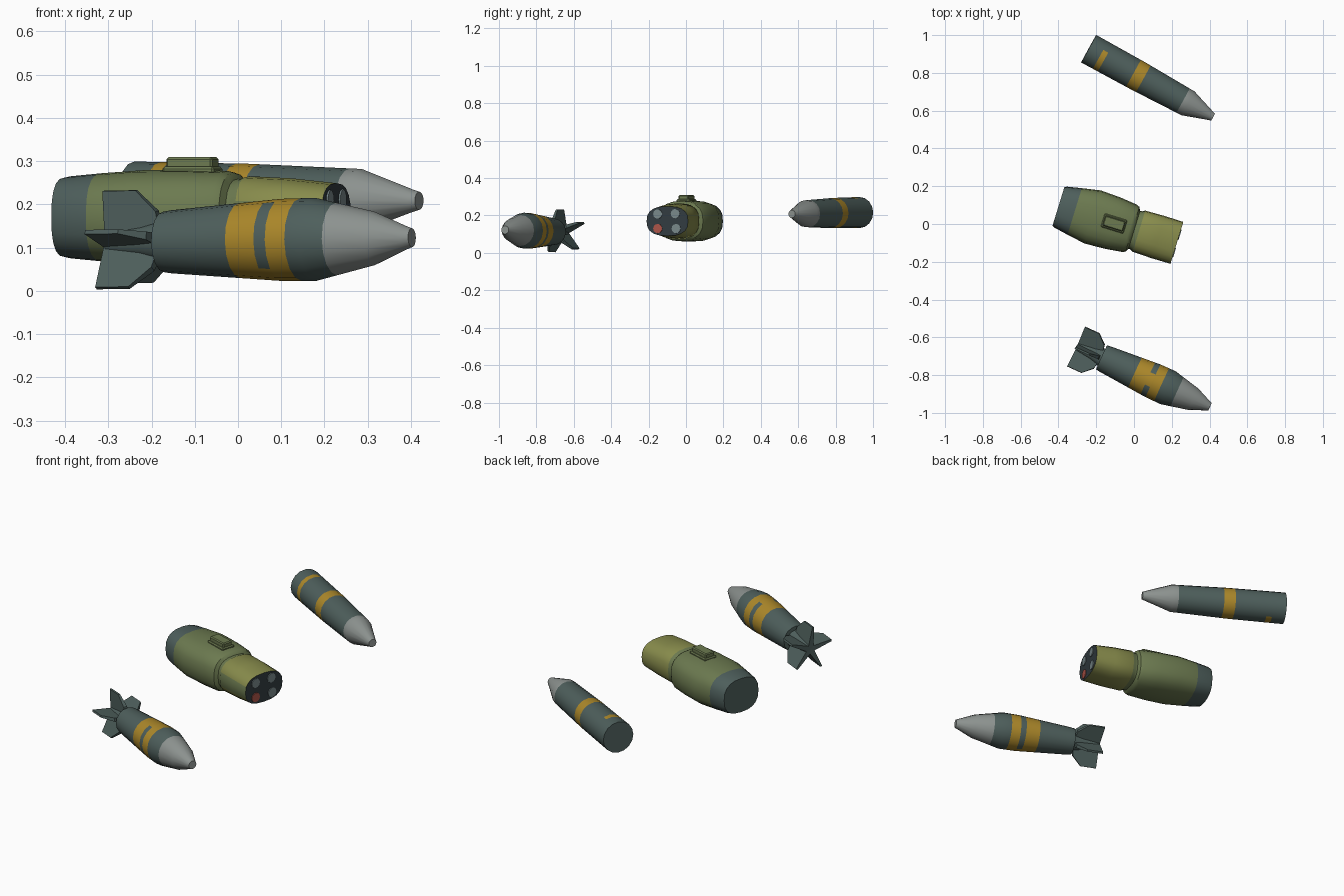
import bpy, bmesh, math
from mathutils import Matrix, Vector

if "Cube" in bpy.data.objects:
    bpy.data.objects.remove(bpy.data.objects["Cube"])


def mat(name, r, g, b):
    lin = lambda c: ((c / 255 + 0.055) / 1.055) ** 2.4
    m = bpy.data.materials.new(name)
    m.diffuse_color = (lin(r), lin(g), lin(b), 1)
    m.use_nodes = True
    m.node_tree.nodes["Principled BSDF"].inputs["Base Color"].default_value = m.diffuse_color
    return m


MATS = [mat("slate_green", 78, 95, 92), mat("mustard_stripe", 172, 136, 42),
        mat("nose_grey", 140, 146, 143), mat("olive", 108, 122, 80),
        mat("light_olive", 136, 140, 76), mat("dark_face", 50, 60, 64),
        mat("lens_grey", 120, 136, 138), mat("lens_red", 172, 84, 72)]
SLATE, YELLOW, GREY, OLIVE, LIGHT, DARK, LENS, RED = range(8)


def place(x, y, z, yaw, pitch=0.0):
    return (Matrix.Translation((x, y, z)) @ Matrix.Rotation(math.radians(yaw), 4, 'Z')
            @ Matrix.Rotation(math.radians(pitch), 4, 'Y'))


def finish(name, bm, matrix, smooth=True):
    bmesh.ops.recalc_face_normals(bm, faces=bm.faces)
    me = bpy.data.meshes.new(name)
    bm.to_mesh(me)
    bm.free()
    for m in MATS:
        me.materials.append(m)
    ob = bpy.data.objects.new(name, me)
    bpy.context.collection.objects.link(ob)
    ob.matrix_world = matrix
    if smooth:
        bpy.ops.object.select_all(action='DESELECT')
        ob.select_set(True)
        bpy.context.view_layer.objects.active = ob
        bpy.ops.object.shade_smooth_by_angle(angle=math.radians(35))
    return ob


def loft(name, profile, matrix, rule, cuts=(), sides=16, power=1.0, caps=None):
    """Rings (s, half width, half height) along local X; rule(s, degrees) gives colour."""
    rows = list(profile)
    for c in cuts:
        for a, b in zip(profile, profile[1:]):
            if a[0] < c < b[0]:
                t = (c - a[0]) / (b[0] - a[0])
                rows.append(tuple(p + (q - p) * t for p, q in zip(a, b)))
    rows.sort()
    bm = bmesh.new()
    rings = []
    for s, w, h in rows:
        ring = []
        for i in range(sides):
            a = 2 * math.pi * i / sides
            c, d = math.cos(a), math.sin(a)
            ring.append(bm.verts.new((s, w * math.copysign(abs(c) ** power, c),
                                      h * math.copysign(abs(d) ** power, d))))
        rings.append(ring)
    for k in range(len(rings) - 1):
        s = (rows[k][0] + rows[k + 1][0]) / 2
        for i in range(sides):
            j = (i + 1) % sides
            f = bm.faces.new((rings[k][i], rings[k][j], rings[k + 1][j], rings[k + 1][i]))
            f.material_index = rule(s, (i + 0.5) * 360 / sides)
    caps = caps or (rule(rows[0][0], 0), rule(rows[-1][0], 0))
    for ring, m in zip((rings[0], rings[-1]), caps):
        bm.faces.new(ring).material_index = m
    return finish(name, bm, matrix)


# --- finned bomb ---
bomb = place(-0.172, -0.706, 0.113, -24.5, -0.9)


def bomb_rule(s, a):
    if s > 0.44:
        return GREY
    if 0.195 < s < 0.27 or 0.30 < s < 0.35:
        return YELLOW
    if 0.27 <= s <= 0.30 and (60 < a < 110 or 225 < a < 275):
        return YELLOW
    return SLATE


loft("bomb_body", [(0, .070, .070), (.02, .073, .073), (.30, .095, .095), (.387, .096, .096),
                   (.536, .062, .062), (.615, .028, .028), (.631, .022, .022)],
     bomb, bomb_rule, cuts=(.195, .27, .3001, .35, .44))
loft("bomb_tail_hub", [(-.138, .028, .028), (-.05, .038, .038), (.01, .052, .052)],
     bomb, lambda s, a: SLATE)

# five wedge fins around the hub
bm = bmesh.new()
outline = [(-.142, .0), (-.146, .121), (-.062, .121), (-.012, .072), (0, .0)]
for k in range(5):
    rot = Matrix.Rotation(math.radians(24 + 72 * k), 4, 'X')
    sheets = []
    for side in (-1, 1):
        sheets.append([bm.verts.new(rot @ Vector((s, r, side * (.016 - .09 * r))))
                       for s, r in outline])
    n = len(outline)
    bm.faces.new(sheets[0])
    bm.faces.new(sheets[1])
    for i in range(n):
        j = (i + 1) % n
        bm.faces.new((sheets[0][i], sheets[0][j], sheets[1][j], sheets[1][i]))
finish("bomb_fins", bm, bomb)

# --- plain shell ---
shell = place(-0.24, 0.928, 0.216, -28.8, 0.6)


def shell_rule(s, a):
    if s > 0.57:
        return GREY
    if 0.27 < s < 0.33 or (0.07 < s < 0.10 and 75 < a < 290):
        return YELLOW
    return SLATE


loft("shell_body", [(0, .083, .083), (.30, .081, .081), (.50, .075, .075), (.60, .072, .072),
                    (.735, .026, .026), (.752, .021, .021)],
     shell, shell_rule, cuts=(.07, .10, .27, .33, .57))

# --- sensor pod ---
pod = place(-0.40, 0.093, 0.17, -17.1)


def pod_rule(s, a):
    if s < 0.09:
        return SLATE
    if s > 0.44 and not 157 < a < 203:
        return LIGHT
    return OLIVE


loft("pod_body", [(0, .108, .092), (.015, .114, .095), (.09, .129, .102), (.19, .147, .109),
                  (.30, .142, .110), (.395, .131, .107), (.41, .124, .102), (.42, .105, .089),
                  (.432, .106, .089), (.446, .114, .095), (.55, .117, .090), (.656, .116, .079)],
     pod, pod_rule, sides=20, power=0.78, caps=(SLATE, DARK))

# lenses on the front face
for k, (y, z, m) in enumerate([(-.053, .038, LENS), (.045, .040, LENS),
                               (.050, -.040, LENS), (-.053, -.040, RED)]):
    bm = bmesh.new()
    bmesh.ops.create_cone(bm, cap_ends=True, segments=12, radius1=.025, radius2=.025, depth=.008)
    for f in bm.faces:
        f.material_index = m
    finish(f"pod_lens_{k + 1}", bm, pod @ Matrix.Translation((.656, y, z))
           @ Matrix.Rotation(math.pi / 2, 4, 'Y'), smooth=False)

# mounting lug on top
for name, size, z in (("pod_lug_base", (.125, .075, .03), .102), ("pod_lug", (.112, .056, .05), .114)):
    bm = bmesh.new()
    bmesh.ops.create_cube(bm, size=1, matrix=Matrix.Diagonal((*size, 1)))
    bmesh.ops.bevel(bm, geom=bm.edges[:], offset=.005, segments=1, affect='EDGES')
    for f in bm.faces:
        f.material_index = OLIVE
    finish(name, bm, pod @ Matrix.Translation((.308, 0, z)), smooth=False)
